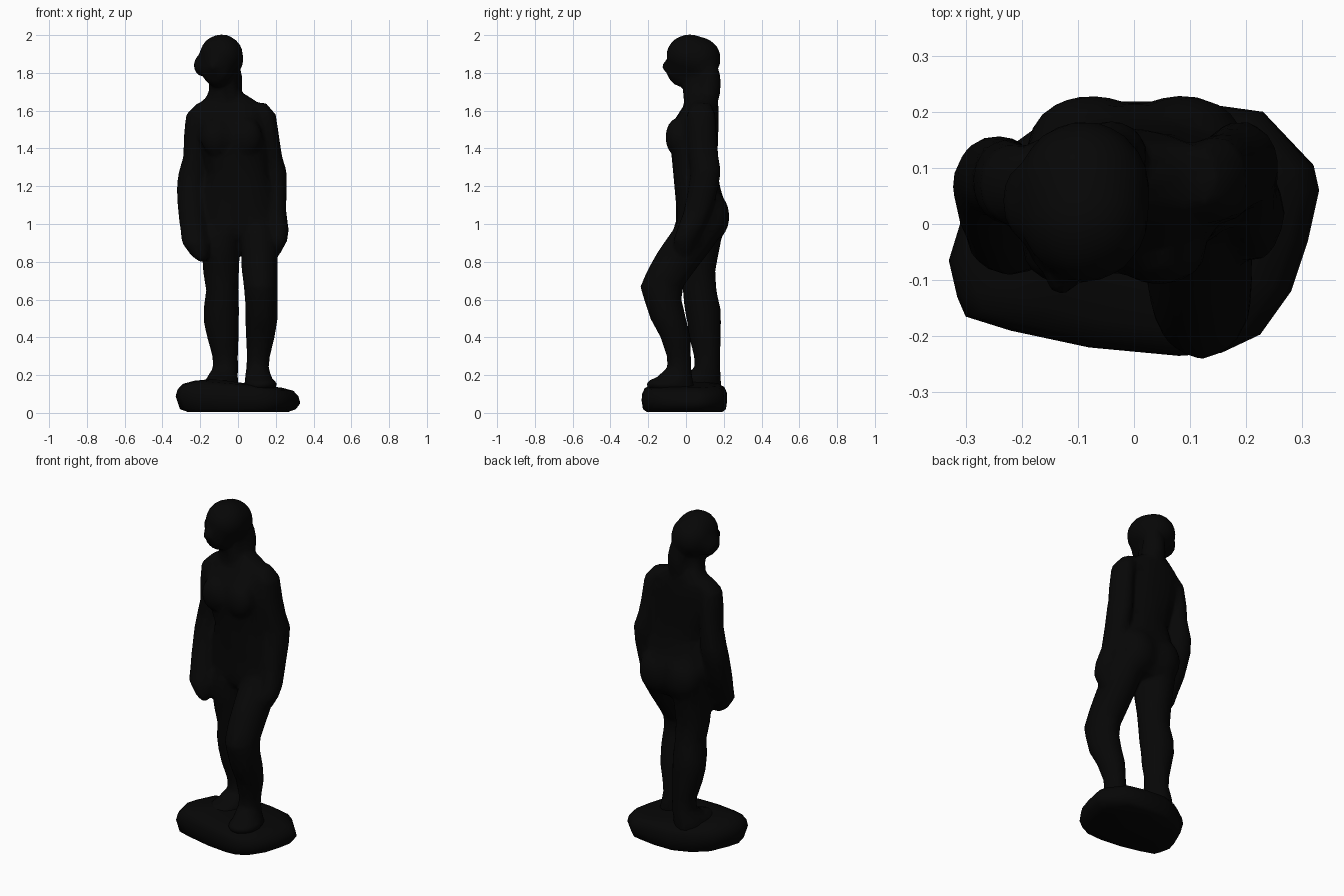
import bpy, bmesh, math
from mathutils import Matrix

dark = bpy.data.materials.new("dark_bronze")
dark.diffuse_color = (0.002, 0.002, 0.002, 1)


def power(v, p):
    return math.copysign(abs(v) ** p, v)


def loft(bm, rings, n=16, p=1.0):
    """Skin level sections (x, y, z, rx, ry); p below 1 makes them boxier."""
    loops = [[bm.verts.new((x + rx * power(math.cos(2 * math.pi * i / n), p),
                            y + ry * power(math.sin(2 * math.pi * i / n), p), z))
              for i in range(n)] for x, y, z, rx, ry in rings]
    for a, b in zip(loops, loops[1:]):
        for i in range(n):
            j = (i + 1) % n
            bm.faces.new((a[i], a[j], b[j], b[i]))
    bm.faces.new(loops[0])
    bm.faces.new(loops[-1])


def blob(bm, centre, radii):
    """Ellipsoid."""
    m = Matrix.Translation(centre) @ Matrix.Diagonal((*radii, 1))
    bmesh.ops.create_uvsphere(bm, u_segments=20, v_segments=12, radius=1, matrix=m)


def finish(bm, name):
    bmesh.ops.recalc_face_normals(bm, faces=bm.faces)
    me = bpy.data.meshes.new(name)
    bm.to_mesh(me)
    bm.free()
    me.materials.append(dark)
    me.polygons.foreach_set("use_smooth", [True] * len(me.polygons))
    ob = bpy.data.objects.new(name, me)
    bpy.context.collection.objects.link(ob)
    return ob


fig = bmesh.new()

# torso
loft(fig, [(-.07, .08, 1.7, .085, .065), (-.05, .085, 1.665, .125, .078),
           (-.045, .078, 1.62, .18, .095), (-.045, .055, 1.55, .187, .118),
           (-.035, .04, 1.45, .187, .13), (-.015, .045, 1.36, .175, .122),
           (.0, .05, 1.27, .164, .118), (0, .062, 1.18, .185, .122),
           (0, .08, 1.1, .205, .133), (.003, .08, 1.02, .205, .135),
           (.005, .07, .95, .183, .118), (.005, .07, .91, .15, .09)], p=.85)
for x in (-.115, .045):
    blob(fig, (x, -.045, 1.46), (.085, .064, .1))
for x in (-.075, .085):
    blob(fig, (x, .14, 1.04), (.115, .09, .13))

# neck and head
loft(fig, [(-.085, .05, 1.8, .075, .065), (-.075, .06, 1.71, .079, .077),
           (-.07, .07, 1.64, .1, .08)])
blob(fig, (-.09, .06, 1.875), (.12, .125, .117))
blob(fig, (-.088, .02, 1.89), (.116, .125, .114))
blob(fig, (-.11, -.02, 1.825), (.085, .085, .1))
blob(fig, (-.13, -.095, 1.835), (.03, .034, .035))

# hair roll and tail
blob(fig, (-.185, .04, 1.84), (.05, .075, .06))
blob(fig, (-.04, .12, 1.74), (.065, .065, .14))

# arms
loft(fig, [(-.185, .075, 1.64, .03, .05), (-.215, .07, 1.58, .06, .072),
           (-.228, .075, 1.46, .06, .076), (-.232, .08, 1.36, .058, .074),
           (-.243, .085, 1.26, .075, .074), (-.25, .07, 1.18, .075, .076),
           (-.243, .03, 1.05, .074, .075), (-.232, -.005, .96, .072, .066),
           (-.223, -.03, .9, .075, .062), (-.2, -.043, .83, .046, .045),
           (-.188, -.05, .8, .018, .025)])
loft(fig, [(.11, .08, 1.64, .04, .05), (.143, .08, 1.58, .058, .078),
           (.16, .083, 1.45, .06, .08), (.172, .093, 1.36, .062, .08),
           (.19, .105, 1.28, .068, .08), (.195, .09, 1.18, .063, .08),
           (.2, .06, 1.06, .056, .075), (.214, .02, .97, .056, .07),
           (.211, -.005, .91, .05, .065), (.198, -.01, .84, .025, .035)])

# forward bent leg and foot
loft(fig, [(.1, .09, 1.05, .095, .11), (.11, .055, .95, .1, .138),
           (.113, -.015, .85, .097, .138), (.115, -.075, .76, .097, .128),
           (.12, -.128, .67, .09, .115), (.123, -.123, .6, .087, .1),
           (.125, -.095, .5, .086, .096), (.118, -.055, .4, .077, .08),
           (.108, -.038, .3, .062, .065), (.103, -.035, .24, .06, .064),
           (.108, -.06, .19, .07, .095), (.115, -.08, .13, .085, .125)])
blob(fig, (.12, -.1, .15), (.088, .112, .042))

# standing leg and foot
loft(fig, [(-.085, .1, 1.05, .105, .115), (-.09, .07, .95, .104, .125),
           (-.09, .06, .85, .101, .114), (-.09, .062, .75, .096, .094),
           (-.083, .072, .65, .086, .09), (-.088, .088, .55, .095, .096),
           (-.088, .096, .48, .094, .09), (-.08, .1, .4, .084, .084),
           (-.068, .112, .3, .068, .07), (-.066, .113, .24, .067, .069),
           (-.082, .085, .19, .082, .1), (-.09, .06, .13, .095, .13)])
blob(fig, (-.095, .035, .155), (.09, .13, .045))

figure = finish(fig, "standing_figure")

# fuse the parts into one softly modelled, coarse-faceted skin
rm = figure.modifiers.new("fuse", "REMESH")
rm.mode, rm.voxel_size, rm.use_smooth_shade = "VOXEL", 0.01, True
sm = figure.modifiers.new("soften", "SMOOTH")
sm.factor, sm.iterations = 0.5, 14
figure.modifiers.new("facets", "DECIMATE").ratio = 0.06

# irregular rock base
outline = [(-.31, .0), (-.33, -.065), (-.315, -.13), (-.3, -.165), (-.22, -.19),
           (-.08, -.22), (.08, -.235), (.155, -.23), (.225, -.197), (.28, -.12),
           (.31, -.03), (.33, .06), (.32, .105), (.23, .2), (.1, .218),
           (-.05, .218), (-.17, .175), (-.26, .11)]
rock = bmesh.new()
# each level: height, x scale, y scale
levels = [(.004, .8, .88), (.02, .93, .97), (.07, 1, 1), (.105, .97, .99),
          (.135, .89, .93), (.152, .7, .78), (.162, .4, .45)]
loops = [[rock.verts.new((x * sx, y * sy, z - .055 * x * (z > .05)))
          for x, y in outline] for z, sx, sy in levels]
n = len(outline)
for a, b in zip(loops, loops[1:]):
    for i in range(n):
        rock.faces.new((a[i], a[(i + 1) % n], b[(i + 1) % n], b[i]))
rock.faces.new(loops[0])
rock.faces.new(loops[-1])
finish(rock, "rock_base")
